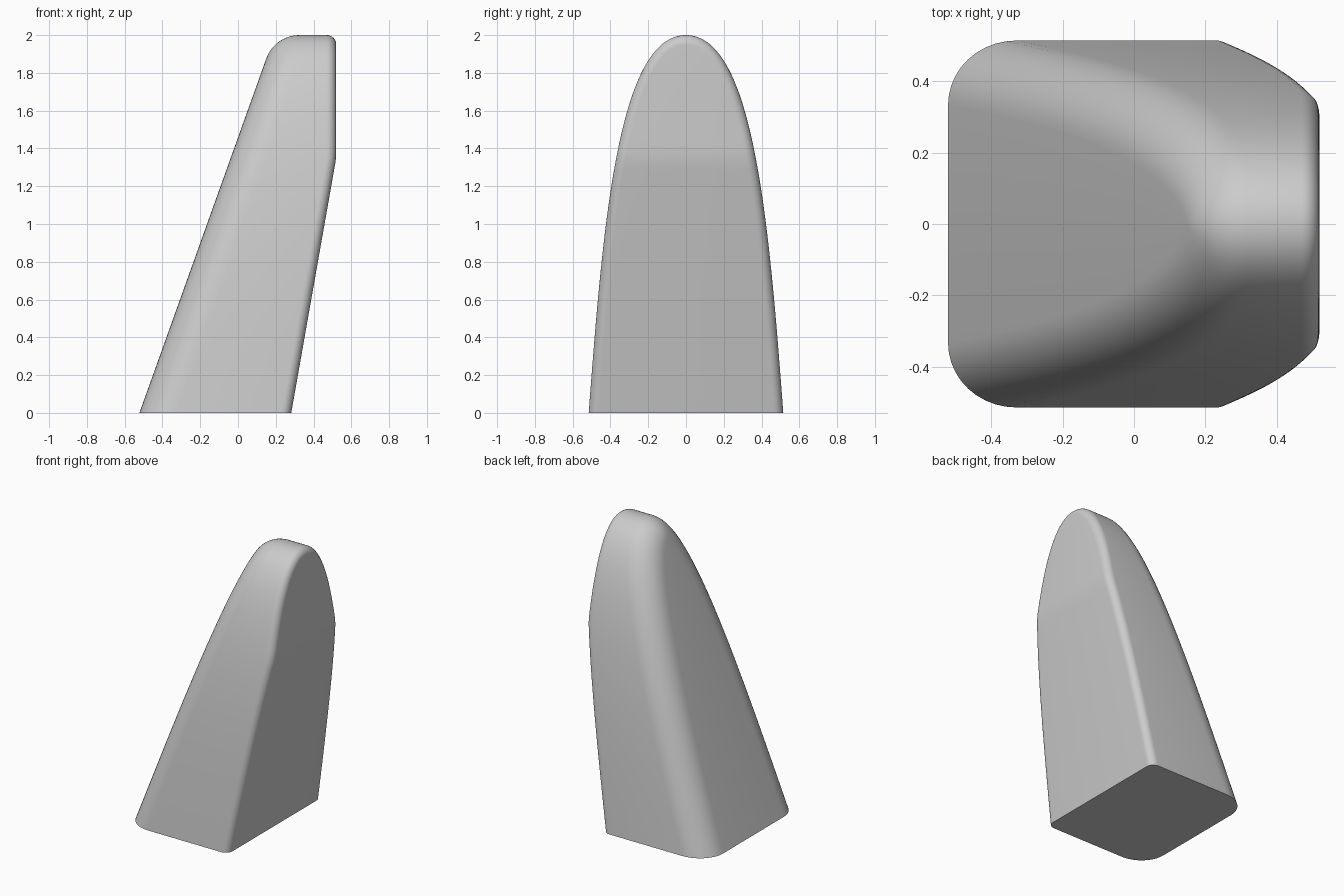
import bpy, bmesh, math
from mathutils import Vector
from mathutils.geometry import interpolate_bezier

cube = bpy.data.objects.get("Cube")
if cube:
    bpy.data.objects.remove(cube, do_unlink=True)

LEAN_RADIUS, BACK_RADIUS, STEPS = 0.186, 0.05, 10

# Arch outline (y, z): one half as a bezier, extended below the base, then mirrored
half = [p.to_2d() for p in interpolate_bezier(
    Vector((0.515, 0, 0)), Vector((0.44, 1, 0)),
    Vector((0.36, 2, 0)), Vector((0, 2, 0)), 48)]
half.insert(0, Vector((0.5375, -0.3)))
arch = half + [Vector((-p.x, p.y)) for p in reversed(half[:-1])]


def plane(x, z, dx, dz, side):
    """End plane through (x, z) along (dx, dz); the normal points inward."""
    return Vector((x, 0, z)), Vector((dz, 0, -dx)).normalized() * side


lean_planes = [plane(-0.522, 0, 0.358, 1, 1)]
back_planes = [plane(0.52, 1.35, 0, 1, -1), plane(0.52, 1.35, 0.238, 1.35, -1)]


def fillet(point, inward, planes, radius):
    """Rolling-ball arc from an end plane round to the arch wall."""
    choices = []
    yz = Vector((0, point.x, point.y)) + inward * radius
    for origin, normal in planes:
        x = (radius - normal.dot(yz - origin)) / normal.x
        choices.append((x, normal))
    side = planes[0][1].x
    x, normal = max(choices, key=lambda c: c[0] * side)
    centre = Vector((x, yz.y, yz.z))
    return [centre - radius * normal.slerp(inward, i / STEPS)
            for i in range(STEPS + 1)]


# Rounded cross-section at every point along the arch
bm = bmesh.new()
rows = []
for i, p in enumerate(arch):
    tangent = arch[min(i + 1, len(arch) - 1)] - arch[max(i - 1, 0)]
    inward = Vector((0, -tangent.y, tangent.x)).normalized()
    section = fillet(p, inward, lean_planes, LEAN_RADIUS)
    section += reversed(fillet(p, inward, back_planes, BACK_RADIUS))
    rows.append([bm.verts.new(v) for v in section])

for a, b in zip(rows, rows[1:]):
    for j in range(len(a) - 1):
        bm.faces.new((a[j], a[j + 1], b[j + 1], b[j]))

# Flat end faces, bridged between the two mirrored halves
last = len(rows) - 1
for col in (0, -1):
    for i in range(last // 2):
        loop = [rows[i][col], rows[i + 1][col],
                rows[last - i - 1][col], rows[last - i][col]]
        bm.faces.new(list(dict.fromkeys(loop)))

# Cut flat at the base and close it
cut = bmesh.ops.bisect_plane(bm, geom=bm.verts[:] + bm.edges[:] + bm.faces[:],
                             plane_co=(0, 0, 0), plane_no=(0, 0, -1),
                             clear_outer=True)
bmesh.ops.remove_doubles(bm, verts=bm.verts[:], dist=0.0001)
rim = [e for e in bm.edges if e.is_boundary]
bmesh.ops.contextual_create(bm, geom=rim)
bmesh.ops.recalc_face_normals(bm, faces=bm.faces[:])

mesh = bpy.data.meshes.new("arched_wedge")
bm.to_mesh(mesh)
bm.free()
body = bpy.data.objects.new("arched_wedge", mesh)
bpy.context.collection.objects.link(body)

# Plain grey finish
grey = bpy.data.materials.new("light_grey")
grey.use_nodes = True
color = (0.6, 0.6, 0.6, 1)
grey.diffuse_color = color
grey.node_tree.nodes["Principled BSDF"].inputs["Base Color"].default_value = color
mesh.materials.append(grey)

bpy.ops.object.select_all(action="DESELECT")
body.select_set(True)
bpy.context.view_layer.objects.active = body
bpy.ops.object.shade_smooth_by_angle(angle=math.radians(30))
